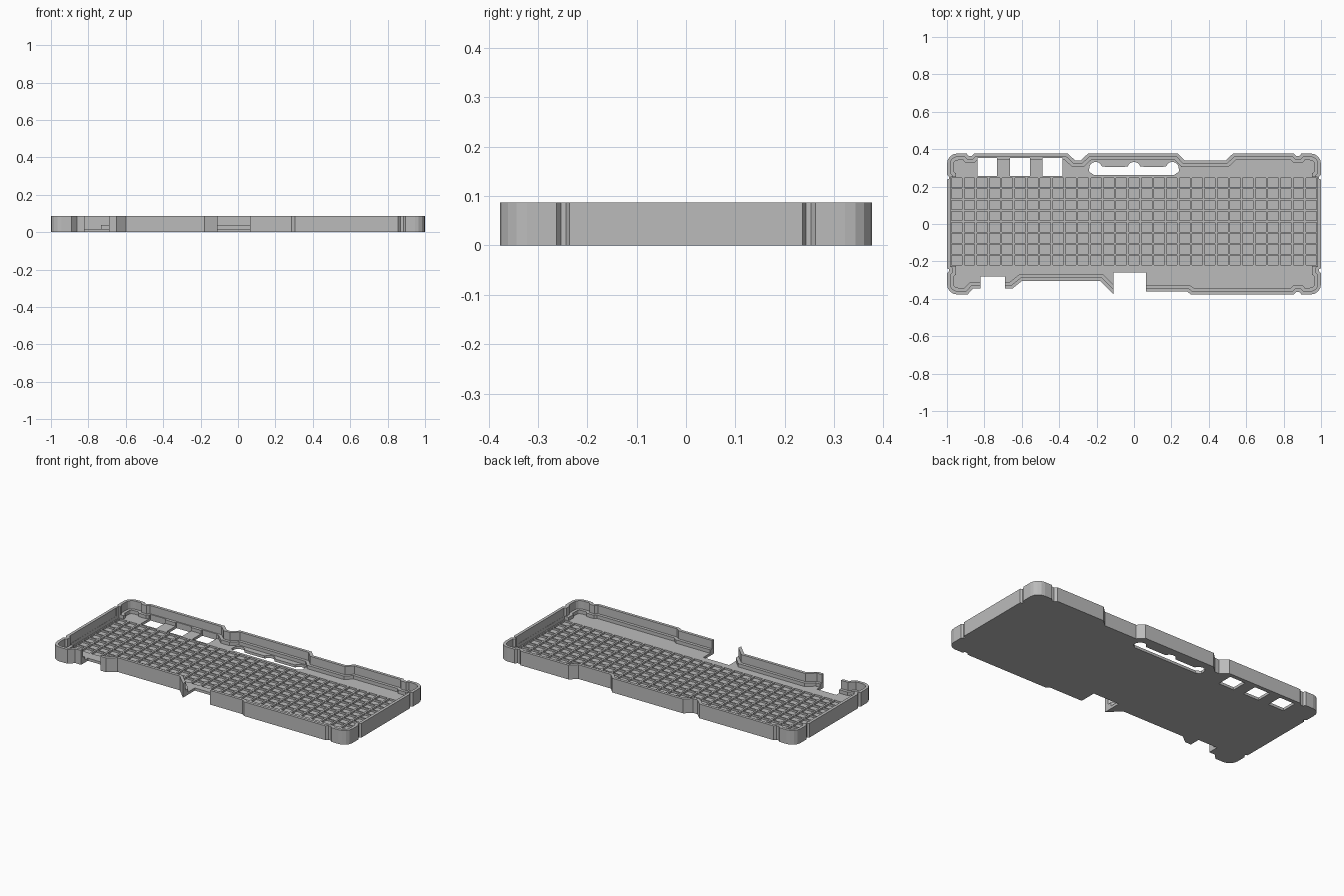
import bpy, bmesh, math
from mathutils import Vector

if "Cube" in bpy.data.objects:
    bpy.data.objects.remove(bpy.data.objects["Cube"])

H, FLOOR, LEDGE = 0.087, 0.016, 0.037
grey = bpy.data.materials.new("plain grey")
grey.diffuse_color = (0.5, 0.5, 0.5, 1)
grey.use_nodes = True
grey.node_tree.nodes["Principled BSDF"].inputs["Base Color"].default_value = grey.diffuse_color


def prism(bm, pts, z0, z1):
    """Extrude a counter-clockwise outline between two heights."""
    low = [bm.verts.new((x, y, z0)) for x, y in pts]
    top = [bm.verts.new((x, y, z1)) for x, y in pts]
    bm.faces.new(low[::-1])
    bm.faces.new(top)
    n = len(pts)
    for i in range(n):
        j = (i + 1) % n
        bm.faces.new((low[i], low[j], top[j], top[i]))


def solid(name, prisms):
    bm = bmesh.new()
    for pts, z0, z1 in prisms:
        prism(bm, pts, z0, z1)
    me = bpy.data.meshes.new(name)
    bm.to_mesh(me)
    bm.free()
    ob = bpy.data.objects.new(name, me)
    bpy.context.collection.objects.link(ob)
    return ob


def cut(ob, prisms):
    """Subtract prisms from an object and drop the cutter."""
    tool = solid("cutter", prisms)
    tool.hide_render = True
    mod = ob.modifiers.new("cut", 'BOOLEAN')
    mod.operation, mod.solver, mod.object = 'DIFFERENCE', 'EXACT', tool
    bpy.context.view_layer.update()
    me = bpy.data.meshes.new_from_object(
        ob.evaluated_get(bpy.context.evaluated_depsgraph_get()))
    ob.modifiers.clear()
    ob.data = me
    bpy.data.objects.remove(tool)


def rect(x0, x1, y0, y1):
    return [(x0, y0), (x1, y0), (x1, y1), (x0, y1)]


def inset(pts, d):
    """Mitred inward offset of a counter-clockwise outline."""
    out, n = [], len(pts)
    for i in range(n):
        a, b, c = (Vector(pts[k % n]) for k in (i - 1, i, i + 1))
        u, v = (b - a).normalized(), (c - b).normalized()
        nu, nv = Vector((-u.y, u.x)), Vector((-v.y, v.x))
        p = b + (nu + nv) * (d / (1 + nu.dot(nv)))
        out.append((p.x, p.y))
    return out


# rounded corner with a small groove on each side of it
R, X, Y = 0.055, 1.0, 0.377
arc = [(X - R + R * math.cos(t), Y - R + R * math.sin(t))
       for t in (math.pi / 8 * k for k in range(5))]
side_groove = [(X, 0.236), (X - .012, 0.243), (X - .012, 0.253), (X, 0.262)]
end_groove = [(0.895, Y), (0.885, Y - .013), (0.868, Y - .013), (0.855, Y)]
corner = side_groove + arc + end_groove


def flip(pts, sx, sy):
    p = [(x * sx, y * sy) for x, y in pts]
    return p[::-1] if sx * sy < 0 else p


back_edge = [(0.53, Y), (0.49, 0.34), (0.27, 0.34), (0.235, Y),
             (-0.245, Y), (-0.285, 0.34), (-0.315, 0.34), (-0.355, Y)]
front_left_corner = flip(side_groove + arc, -1, -1) + [(-0.89, -Y), (-0.86, -0.345)]
front_edge = [(-0.65, -0.345), (-0.60, -0.305), (-0.18, -0.305), (-0.108, -Y),
              (0.0, -Y), (0.02, -0.362), (0.285, -0.362), (0.305, -Y)]
outline = (corner + back_edge + flip(corner, -1, 1) + front_left_corner
           + front_edge + flip(corner, 1, -1))

# tray body, hollowed to leave the rim and an inner ledge
tray = solid("tray", [(outline, 0, H)])
cut(tray, [(inset(outline, 0.018), LEDGE, 0.2)])
cut(tray, [(inset(outline, 0.036), FLOOR, 0.2)])
cut(tray, [(rect(-0.981, 0.981, -0.225, 0.252), FLOOR, 0.2)])

# front openings and rectangular rear windows
holes = [rect(-0.82, -0.69, -0.5, -0.28), rect(-0.11, 0.065, -0.5, -0.26)]
holes += [rect(x, x + 0.105, 0.256, 0.352) for x in (-0.838, -0.662, -0.488)]
cut(tray, [(h, -0.1, 0.2) for h in holes])

# long rear slot with three rounded bumps
slot = [(-0.215, 0.262), (0.215, 0.262), (0.24, 0.28)]
for cx in (0.205, 0.0, -0.205):
    slot += [(cx + 0.035 * math.cos(t), 0.298 + 0.034 * math.sin(t))
             for t in (math.pi * (0.08 + 0.14 * k) for k in range(7))]
    if cx > -0.2:
        slot += [(cx - 0.05, 0.306), (cx - 0.15, 0.306)]
slot += [(-0.24, 0.28)]
cut(tray, [(slot, -0.1, 0.2)])

# grid of shallow pockets in the floor
COLS, ROWS = 29, 8
px, py = 1.962 / COLS, 0.474 / ROWS
pockets = []
for i in range(COLS):
    for j in range(ROWS):
        cx, cy = -0.981 + px * (i + 0.5), -0.224 + py * (j + 0.5)
        pockets.append((rect(cx - 0.028, cx + 0.028, cy - 0.025, cy + 0.025),
                        0.005, 0.03))
cut(tray, pockets)

tray.data.materials.clear()
tray.data.materials.append(grey)
for p in tray.data.polygons:
    p.material_index = 0
    p.use_smooth = False
